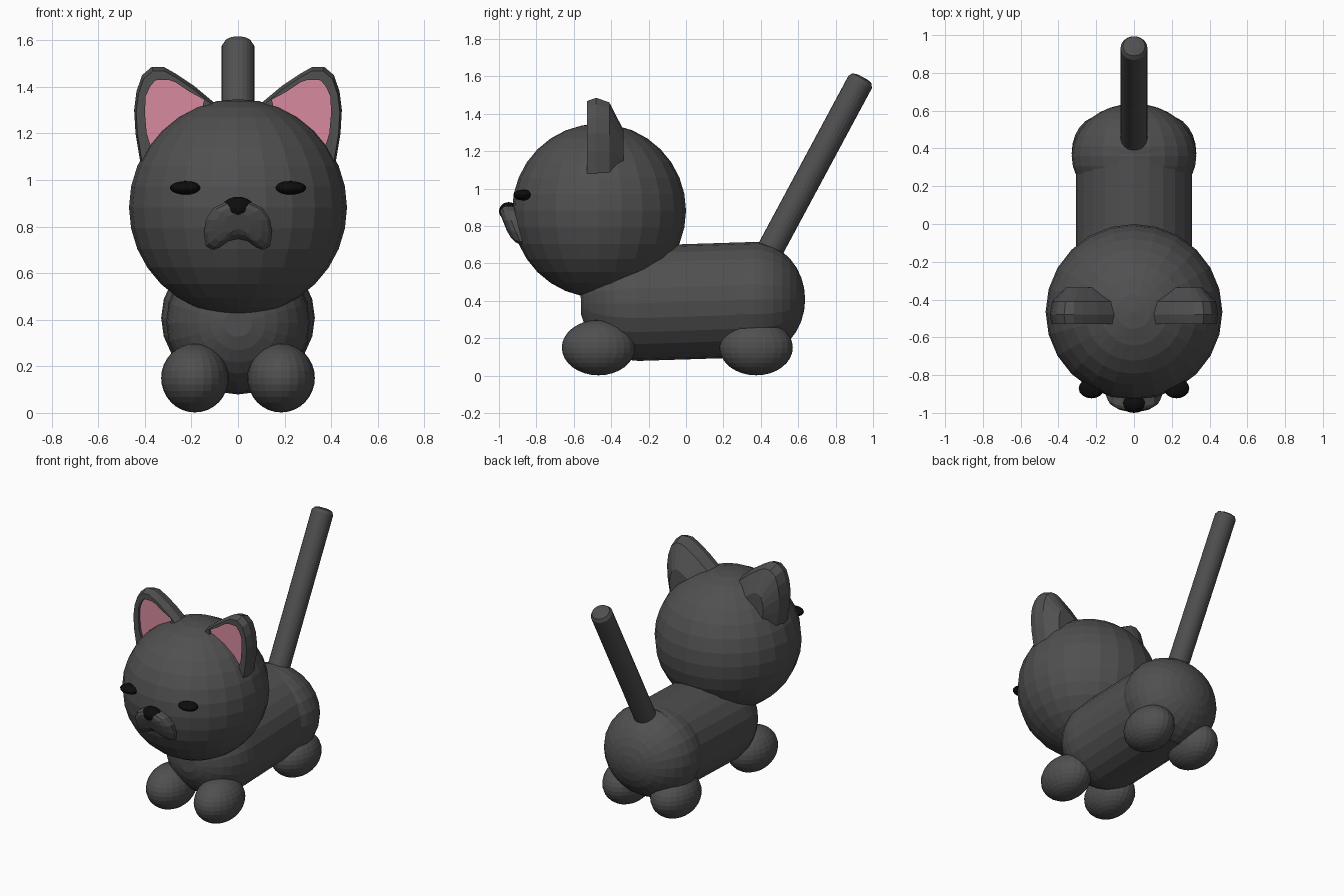
import bpy, bmesh, math
from mathutils import Vector, Matrix

if "Cube" in bpy.data.objects:
    bpy.data.objects.remove(bpy.data.objects["Cube"])


def material(name, rgb):
    m = bpy.data.materials.new(name)
    m.diffuse_color = (*rgb, 1)
    m.use_nodes = True
    m.node_tree.nodes["Principled BSDF"].inputs["Base Color"].default_value = m.diffuse_color
    return m


FUR = material("charcoal fur", (0.08, 0.08, 0.08))
BLACK = material("black", (0.004, 0.004, 0.004))
PINK = material("ear pink", (0.68, 0.26, 0.35))


def finish(name, bm, *mats):
    bmesh.ops.recalc_face_normals(bm, faces=bm.faces)
    me = bpy.data.meshes.new(name)
    bm.to_mesh(me)
    bm.free()
    for m in mats:
        me.materials.append(m)
    ob = bpy.data.objects.new(name, me)
    bpy.context.collection.objects.link(ob)
    return ob


def ellipsoid(name, loc, radii, mat, segs=24, rings=16, along_y=False):
    bm = bmesh.new()
    bmesh.ops.create_uvsphere(bm, u_segments=segs, v_segments=rings, radius=1)
    if along_y:
        bmesh.ops.rotate(bm, verts=bm.verts, matrix=Matrix.Rotation(math.pi / 2, 3, 'X'))
    bmesh.ops.scale(bm, verts=bm.verts, vec=radii)
    bmesh.ops.translate(bm, verts=bm.verts, vec=loc)
    return finish(name, bm, mat)


def loft(name, loops, *mats, first_mat=0):
    """Skin matching loops of points and cap both ends."""
    bm = bmesh.new()
    rows = [[bm.verts.new(p) for p in loop] for loop in loops]
    for a, b in zip(rows, rows[1:]):
        for i in range(len(a)):
            j = (i + 1) % len(a)
            bm.faces.new((a[i], a[j], b[j], b[i]))
    bm.faces.new(rows[0]).material_index = first_mat
    bm.faces.new(rows[-1])
    return finish(name, bm, *mats)


def tube(name, sections, mat, n=24):
    """Round loft through (centre, radius) sections."""
    axis = (Vector(sections[-1][0]) - Vector(sections[0][0])).normalized()
    up = axis.cross(Vector((1, 0, 0)))
    loops = []
    for c, r in sections:
        loops.append([Vector(c) + r * (math.cos(t) * Vector((1, 0, 0)) + math.sin(t) * up)
                      for t in (2 * math.pi * i / n for i in range(n))])
    return loft(name, loops, mat)


def scaled(points, s, centre):
    return [(centre[0] + s * (x - centre[0]), centre[1] + s * (z - centre[1])) for x, z in points]


# Head
ellipsoid("head", (0, -0.465, 0.882), (0.468, 0.465, 0.465), FUR)

# Body: round-fronted barrel with a wider rump
sections = []
for k in range(1, 9):
    a = math.pi / 2 * k / 8
    sections.append(((0, -0.26 - 0.308 * math.cos(a), 0.387), 0.308 * math.sin(a)))
sections.append(((0, 0.40, 0.408), 0.308))
tube("body", sections, FUR)
ellipsoid("rump", (0, 0.36, 0.408), (0.33, 0.277, 0.308), FUR, along_y=True)

# Tail: straight rod with a chamfered tip
base, tip = Vector((0, 0.41, 0.60)), Vector((0, 0.931, 1.57))
step = (tip - base).normalized()
tube("tail", [(base, 0.071), (tip, 0.071), (tip + step * 0.022, 0.058),
              (tip + step * 0.03, 0.03)], FUR)

# Ear and muzzle outlines in x, z
EAR = [(0.14, 1.20), (0.10, 1.33), (0.19, 1.405), (0.27, 1.458), (0.32, 1.486), (0.37, 1.486),
       (0.412, 1.45), (0.436, 1.38), (0.446, 1.30), (0.44, 1.20), (0.42, 1.08), (0.36, 1.02)]
EAR_INNER = [(0.17, 1.24), (0.145, 1.345), (0.21, 1.38), (0.27, 1.42), (0.30, 1.43), (0.355, 1.428),
             (0.378, 1.40), (0.396, 1.36), (0.40, 1.29), (0.392, 1.20), (0.37, 1.13), (0.32, 1.08)]
MUZZLE = [(0, 0.745), (0.04, 0.738), (0.08, 0.71), (0.11, 0.70), (0.138, 0.718),
          (0.147, 0.77), (0.138, 0.83), (0.105, 0.88), (0.055, 0.905)]
MUZZLE += [(0, 0.91)] + [(-x, z) for x, z in MUZZLE[:0:-1]]

for side, label in ((-1, "left"), (1, "right")):
    # Ear: recessed pink inner, rim, sloping rounded back
    profile = [(-0.512, EAR_INNER), (-0.53, EAR_INNER)]
    for y, s in ((-0.53, 0.95), (-0.48, 1.0), (-0.41, 0.93), (-0.335, 0.52)):
        profile.append((y, scaled(EAR, s, (0.27, 1.13))))
    loft(label + "_ear", [[(side * x, y, z) for x, z in pts] for y, pts in profile],
         FUR, PINK, first_mat=1)
    # Eye
    ellipsoid(label + "_eye", (side * 0.225, -0.87, 0.966), (0.068, 0.053, 0.029), BLACK, 16, 10)
    # Paws
    for y, part in ((-0.468, "front"), (0.375, "hind")):
        ellipsoid(f"{label}_{part}_paw", (side * 0.185, y, 0.15), (0.145, 0.196, 0.148), FUR)

# Muzzle: domed drooping lip following the face
loops = []
for y, s in ((-0.85, 1), (-0.93, 1), (-0.952, 0.9), (-0.968, 0.7), (-0.976, 0.4)):
    loops.append([(x, y + (0.82 - z) * 0.4, z) for x, z in scaled(MUZZLE, s, (0, 0.82))])
loft("muzzle", loops, FUR)

# Nose
ellipsoid("nose", (0, -0.948, 0.88), (0.069, 0.052, 0.048), BLACK, 16, 10)
